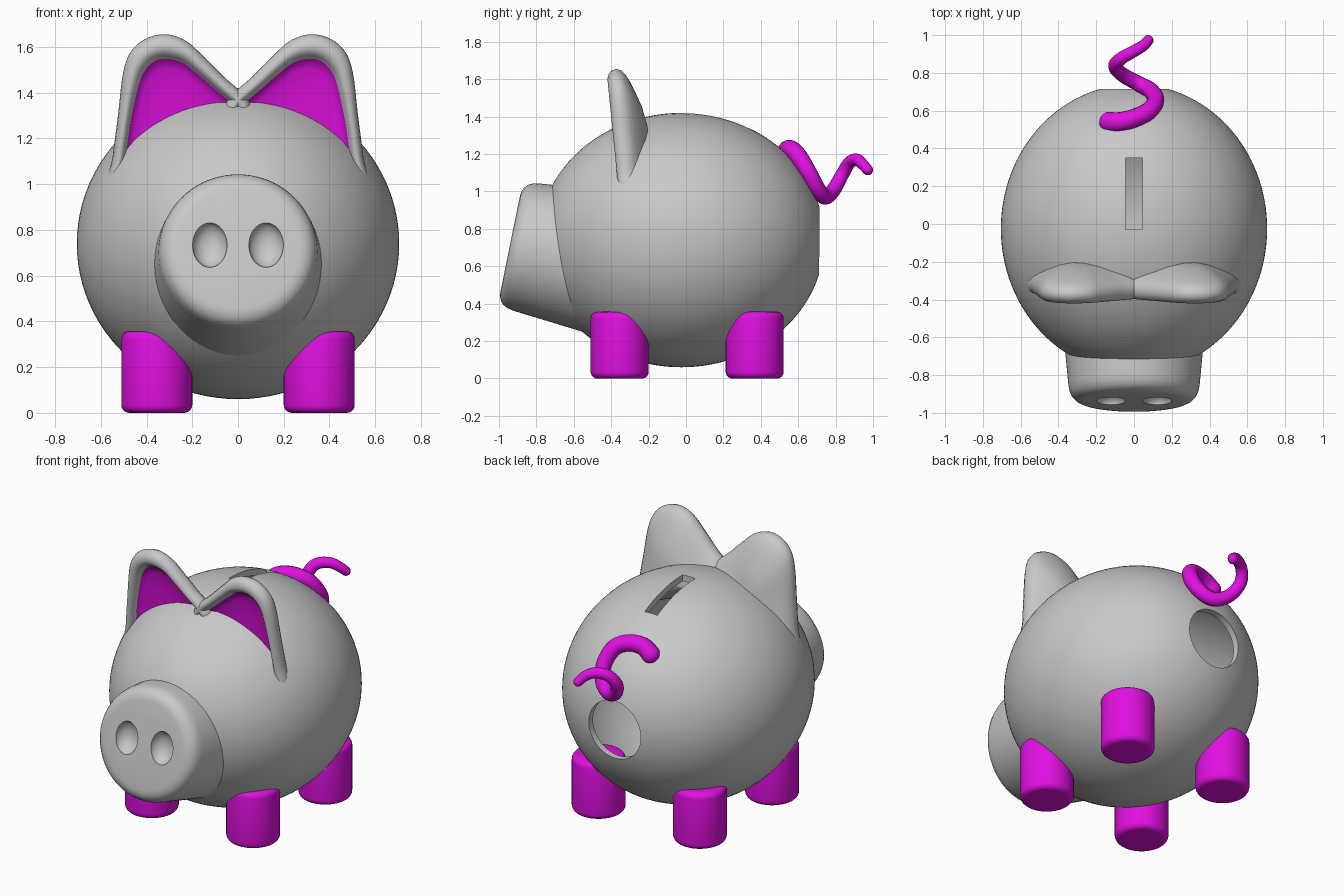
import bpy, bmesh, math
from mathutils import Vector

if "Cube" in bpy.data.objects:
    bpy.data.objects.remove(bpy.data.objects["Cube"])


def material(name, rgb):
    m = bpy.data.materials.new(name)
    m.diffuse_color = (*rgb, 1)
    m.use_nodes = True
    m.node_tree.nodes["Principled BSDF"].inputs["Base Color"].default_value = m.diffuse_color
    return m


GREY = material("grey", (0.58, 0.58, 0.58))
MAGENTA = material("magenta", (0.75, 0.005, 0.75))


def activate(ob):
    bpy.ops.object.select_all(action='DESELECT')
    ob.select_set(True)
    bpy.context.view_layer.objects.active = ob


def finish(ob, name, *mats, angle=35):
    ob.name = name
    for m in mats:
        ob.data.materials.append(m)
    activate(ob)
    bpy.ops.object.shade_smooth_by_angle(angle=math.radians(angle))
    return ob


def from_bmesh(bm):
    bmesh.ops.recalc_face_normals(bm, faces=bm.faces)
    me = bpy.data.meshes.new("part")
    bm.to_mesh(me)
    bm.free()
    ob = bpy.data.objects.new("part", me)
    bpy.context.collection.objects.link(ob)
    return ob


def ellipsoid(centre, radii, rot_x=math.pi / 2, seg=72, rings=48):
    bpy.ops.mesh.primitive_uv_sphere_add(segments=seg, ring_count=rings, location=centre,
                                         rotation=(rot_x, 0, 0))
    ob = bpy.context.object
    ob.scale = radii
    return ob


def cut(ob, cutter, keep=False):
    activate(ob)
    mod = ob.modifiers.new("cut", 'BOOLEAN')
    mod.operation, mod.solver, mod.object = 'DIFFERENCE', 'EXACT', cutter
    bpy.ops.object.modifier_apply(modifier=mod.name)
    if not keep:
        bpy.data.objects.remove(cutter)


def lathe(profile, seg=64):
    """Closed solid of (radius, height) rings around local z."""
    bm = bmesh.new()
    rings = [[bm.verts.new((r * math.cos(2 * math.pi * i / seg),
                            r * math.sin(2 * math.pi * i / seg), h)) for i in range(seg)]
             for r, h in profile]
    bm.faces.new(rings[0])
    bm.faces.new(rings[-1])
    for a, b in zip(rings, rings[1:]):
        for i in range(seg):
            j = (i + 1) % seg
            bm.faces.new((a[i], a[j], b[j], b[i]))
    return from_bmesh(bm)


def smooth_path(points, steps, closed=False):
    """Catmull-Rom curve through the points."""
    p = [Vector(q) for q in points]
    n = len(p)
    get = (lambda i: p[i % n]) if closed else (lambda i: p[max(0, min(n - 1, i))])
    out = []
    for i in range(n if closed else n - 1):
        a, b, c, d = (get(i + k) for k in (-1, 0, 1, 2))
        for s in range(steps):
            t = s / steps
            out.append(0.5 * (2 * b + (c - a) * t + (2 * a - 5 * b + 4 * c - d) * t * t
                              + (3 * b - 3 * c + d - a) * t ** 3))
    return out if closed else out + [p[-1]]


# hollow body with coin slot and round plug hole
C = (0, -0.025, 0.74)
body = ellipsoid(C, (0.705, 0.68, 0.765), seg=96, rings=64)
hollow = ellipsoid(C, (0.665, 0.64, 0.725), seg=96, rings=64)
cut(body, hollow, keep=True)
bpy.ops.mesh.primitive_cylinder_add(vertices=64, radius=0.182, depth=0.5,
                                    location=(0, 0.75, 0.733), rotation=(math.pi / 2, 0, 0))
cut(body, bpy.context.object)
bpy.ops.mesh.primitive_cube_add(size=1, location=(0, 0.16, 1.4))
bpy.context.object.scale = (0.088, 0.38, 0.4)
cut(body, bpy.context.object)
finish(body, "body", GREY)

# snout: tilted cone with a rounded front edge and two nostril dents
TILT = -math.radians(101.5)
snout = lathe([(0.265, 0), (0.29, 0.004), (0.312, 0.015), (0.329, 0.032), (0.34, 0.055),
               (0.347, 0.085), (0.384, 0.48)], 80)
snout.location = (0, -0.94, 0.72)
snout.rotation_euler = (TILT, 0, 0)
bpy.context.view_layer.update()
cut(snout, hollow)
for side in (-1, 1):
    cut(snout, ellipsoid((side * 0.123, -0.943, 0.735), (0.076, 0.1, 0.065), TILT, 40, 24))
finish(snout, "snout", GREY)

# legs: short rounded cylinders
R, H, B = 0.155, 0.357, 0.035
arc = [(R - B + B * math.sin(a), B - B * math.cos(a))
       for a in [math.pi / 2 * k / 5 for k in range(6)]]
leg_profile = arc + [(r, H - z) for r, z in reversed(arc)]
for side, sname in ((-1, "left"), (1, "right")):
    for y, yname in ((-0.355, "front"), (0.367, "back")):
        leg = lathe(leg_profile, 48)
        leg.location = (side * 0.355, y, 0)
        finish(leg, f"{yname}_{sname}_leg", MAGENTA, angle=50)

# ears: scooped shells, rounded rim, domed back, coloured recess
OUTER = [(0.56, 1.0), (0.548, 1.12), (0.525, 1.3), (0.502, 1.49), (0.465, 1.585), (0.395, 1.64),
         (0.31, 1.655), (0.225, 1.625), (0.15, 1.558), (0.06, 1.468), (-0.05, 1.36),
         (-0.06, 1.22), (0.1, 1.18), (0.35, 1.08)]
INNER = [(0.5, 1.0), (0.49, 1.12), (0.47, 1.27), (0.435, 1.43), (0.405, 1.5), (0.36, 1.54),
         (0.305, 1.548), (0.24, 1.53), (0.175, 1.48), (0.1, 1.415), (0.01, 1.33),
         (0.01, 1.25), (0.1, 1.2), (0.33, 1.1)]
outer = smooth_path(OUTER, 5, True)
inner = smooth_path(INNER, 5, True)
HUB = Vector((0.27, 1.25))


def ear_loops():
    """Yield each loop as (points, depth behind the rim front)."""
    for s, d in ((0.5, 0.07), (0.85, 0.065)):
        yield [HUB + (p - HUB) * s for p in inner], d
    for f, d in ((1, 0.05), (0.9, 0.022), (0.7, 0.004), (0.5, 0), (0.25, 0.01), (0.07, 0.03)):
        yield [o.lerp(i, f) for o, i in zip(outer, inner)], d
    for s, d in ((1, 0.055), (0.975, 0.08), (0.92, 0.1), (0.84, 0.118), (0.72, 0.138),
                 (0.5, 0.17), (0.25, 0.188)):
        yield [HUB + (p - HUB) * s for p in outer], d


for side, sname in ((-1, "left"), (1, "right")):
    bm = bmesh.new()
    loops = [[bm.verts.new((side * p.x, -0.38 - 0.1 * (p.y - 1.2) + d, p.y)) for p in pts]
             for pts, d in ear_loops()]
    n = len(outer)
    bm.faces.new(loops[0]).material_index = 1
    bm.faces.new(loops[-1])
    for k, (a, b) in enumerate(zip(loops, loops[1:])):
        for i in range(n):
            j = (i + 1) % n
            f = bm.faces.new((a[i], a[j], b[j], b[i]))
            f.material_index = 1 if k < 2 else 0
    finish(from_bmesh(bm), f"{sname}_ear", GREY, MAGENTA, angle=60)

# curly tail: tapering tube with round ends
PATH = [(-0.13, 0.54, 1.18), (-0.08, 0.54, 1.215), (0, 0.56, 1.225), (0.08, 0.6, 1.19),
        (0.115, 0.655, 1.1), (0.09, 0.705, 1.01), (0.02, 0.745, 0.97), (-0.06, 0.79, 1.01),
        (-0.1, 0.835, 1.09), (-0.07, 0.875, 1.155), (0, 0.915, 1.17), (0.05, 0.945, 1.145),
        (0.075, 0.972, 1.115)]
path = smooth_path(PATH, 6)
R0, R1 = 0.054, 0.028
curve = bpy.data.curves.new("tail", 'CURVE')
curve.dimensions = '3D'
curve.bevel_depth = 1
curve.bevel_resolution = 6
spline = curve.splines.new('POLY')
spline.points.add(len(path) - 1)
for i, (pt, co) in enumerate(zip(spline.points, path)):
    pt.co = (*co, 1)
    pt.radius = R0 + (R1 - R0) * i / (len(path) - 1)
tail = bpy.data.objects.new("tail", curve)
bpy.context.collection.objects.link(tail)
activate(tail)
bpy.ops.object.convert(target='MESH')
finish(bpy.context.object, "tail", MAGENTA, angle=60)
for name, co, r in (("tail_root", path[0], R0), ("tail_tip", path[-1], R1)):
    finish(ellipsoid(co, (r, r, r), seg=24, rings=16), name, MAGENTA)
